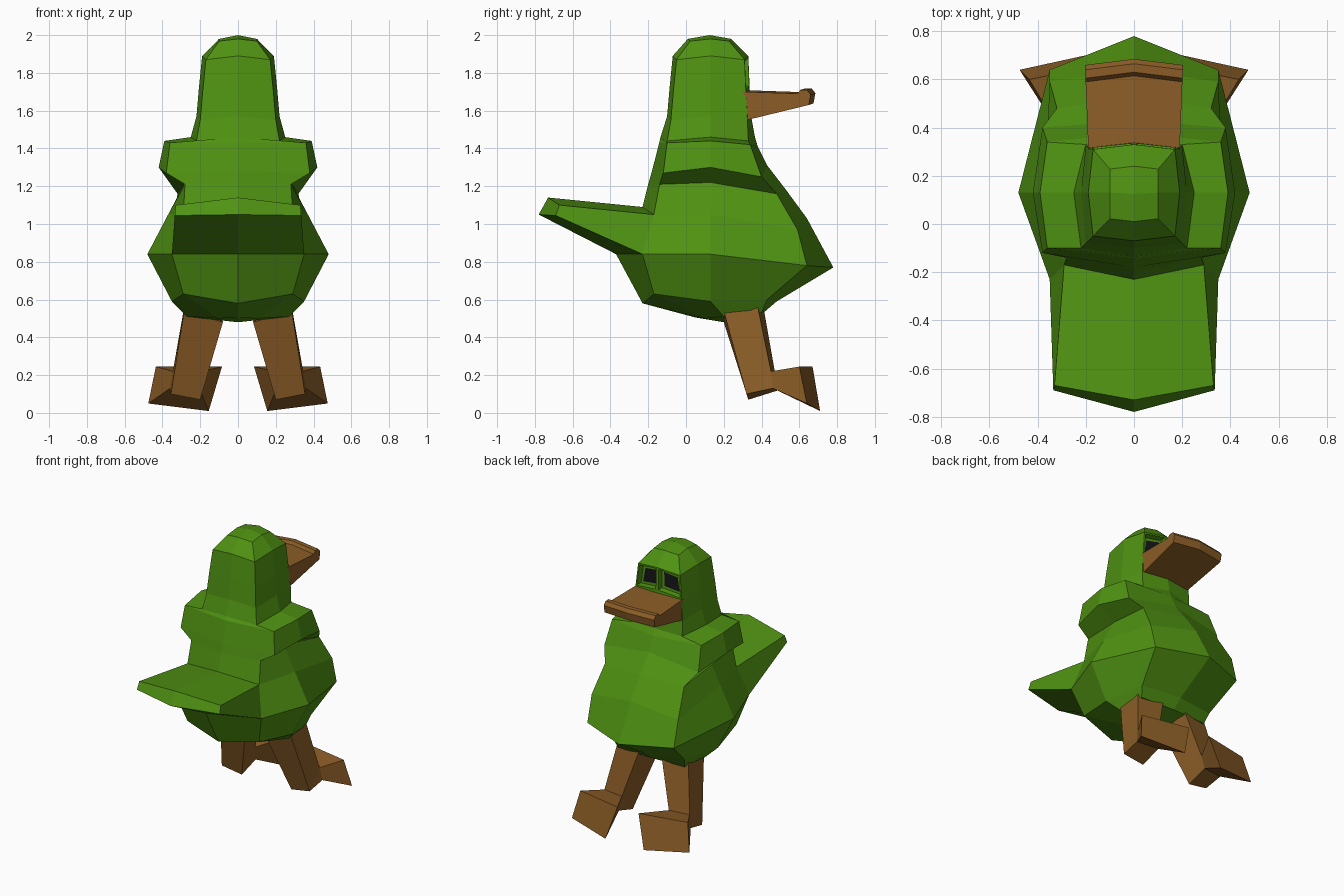
import bpy, bmesh

if "Cube" in bpy.data.objects:
    bpy.data.objects.remove(bpy.data.objects["Cube"])


def material(name, rgb):
    m = bpy.data.materials.new(name)
    m.diffuse_color = (*rgb, 1)
    m.use_nodes = True
    m.node_tree.nodes["Principled BSDF"].inputs["Base Color"].default_value = m.diffuse_color
    return m


GREEN = material("green", (0.08, 0.29, 0.006))
BROWN = material("brown", (0.26, 0.11, 0.02))
BLACK = material("black", (0.008, 0.008, 0.01))


def finish(bm, name, *mats):
    bmesh.ops.recalc_face_normals(bm, faces=bm.faces[:])
    me = bpy.data.meshes.new(name)
    bm.to_mesh(me)
    bm.free()
    for m in mats:
        me.materials.append(m)
    ob = bpy.data.objects.new(name, me)
    bpy.context.collection.objects.link(ob)
    return ob


def ring(xs, ys, zs):
    """Half ring: back centre, back corner, side, front corner, front centre."""
    return list(zip((0, *xs, 0), ys, zs))


def head_ring(xc, xs, y0, y1, z, drop=0.02):
    return ring((xc, xs, xc), (y0, y0 + drop, 0.13, y1 - drop, y1),
                (z, z - drop, z, z - drop, z))


# Head, shoulders and belly: half rings from top to bottom
rings = [
    head_ring(0.10, 0.10, 0.01, 0.24, 1.98, 0.012),
    head_ring(0.17, 0.19, -0.07, 0.33, 1.89),
    head_ring(0.187, 0.207, -0.087, 0.337, 1.72),
    head_ring(0.20, 0.22, -0.10, 0.345, 1.57),
    ring((.22, .25, .20), (-.135, -.10, .13, .33, .365), (1.46, 1.44, 1.46, 1.44, 1.46)),
    ring((.36, .39, .36), (-.142, -.10, .13, .34, .38), (1.43, 1.43, 1.44, 1.42, 1.41)),
    ring((.38, .42, .38), (-.18, -.12, .13, .40, .43), (1.28, 1.27, 1.30, 1.25, 1.31)),
    ring((.28, .28, .32), (-.20, -.14, .13, .48, .53), (1.21, 1.21, 1.22, 1.16, 1.18)),
    ring((.29, .37, .35), (-.23, -.17, .13, .59, .64), (1.09, 1.05, 1.05, .97, 1.03)),
    ring((.35, .48, .35), (-.37, -.23, .13, .64, .78), (.84, .84, .84, .78, .77)),
    ring((.29, .35, .29), (-.23, -.17, .13, .43, .48), (.58, .63, .59, .60, .59)),
    ring((.10, .27, .27), (.05, .10, .20, .40, .41), (.505, .50, .51, .53, .53)),
]
EYE_BAND, TAIL_BAND = 1, 8

bm = bmesh.new()
R = [[bm.verts.new(p) for p in r] for r in rings]
for i, (a, b) in enumerate(zip(R, R[1:])):
    for j in range(4):
        if (i, j) == (TAIL_BAND, 0):
            # Tail wedge drawn out of the back
            root = [a[0], a[1], b[1], b[0]]
            tip = [bm.verts.new(p) for p in ((0, -.73, 1.14), (.33, -.67, 1.10),
                                             (.335, -.69, 1.045), (0, -.78, 1.05))]
            for k in range(3):
                bm.faces.new((root[k], root[k + 1], tip[k + 1], tip[k]))
            bm.faces.new(tip)
            continue
        f = bm.faces.new((a[j], a[j + 1], b[j + 1], b[j]))
        if (i, j) == (EYE_BAND, 3):
            f.material_index = 1
for r, centre in ((R[0], (0, .125, 2.0)), (R[-1], (0, .20, .48))):
    c = bm.verts.new(centre)
    bm.faces.new((r[0], r[1], r[2], c))
    bm.faces.new((r[2], r[3], r[4], c))
bmesh.ops.mirror(bm, geom=bm.verts[:] + bm.edges[:] + bm.faces[:],
                 axis='X', merge_dist=0.0005)
bmesh.ops.recalc_face_normals(bm, faces=bm.faces[:])

# Eye sockets with black eyes
eyes = [f for f in bm.faces if f.material_index == 1]
for thickness, depth in ((.015, 0), (.010, -.035), (.025, 0)):
    bmesh.ops.inset_individual(bm, faces=eyes, thickness=thickness, depth=depth)
for f in bm.faces:
    f.material_index = 1 if f in eyes else 0
finish(bm, "body", GREEN, BLACK)

# Beak: side profile swept across three stations
profile = [(.30, 1.70), (.59, 1.69), (.605, 1.71), (.64, 1.71), (.66, 1.685), (.65, 1.63), (.30, 1.545)]
bm = bmesh.new()
cols = []
for s in (-1, 0, 1):
    bulge = 0.0 if s else 1.0
    cols.append([bm.verts.new((s * (.19 + .04 * (y - .32)), y + .025 * bulge,
                               z + .008 * bulge)) for y, z in profile])
for a, b in zip(cols, cols[1:]):
    for k in range(7):
        bm.faces.new((a[k], a[(k + 1) % 7], b[(k + 1) % 7], b[k]))
for c in (cols[0], cols[2]):
    bm.faces.new(c)
finish(bm, "beak", BROWN)

# Legs with feet: back top, heel, sole, toe bottom, toe top, instep, front top
outer = [(.285, .20, .54), (.355, .32, .10), (.36, .46, .13), (.475, .64, .05),
         (.435, .60, .245), (.345, .45, .22), (.285, .38, .56)]
inner = [(.08, .20, .48), (.20, .33, .07), (.20, .49, .12), (.155, .71, .01),
         (.085, .67, .245), (.19, .47, .22), (.09, .41, .56)]
for side, name in ((1, "right_leg"), (-1, "left_leg")):
    bm = bmesh.new()
    o, n = ([bm.verts.new((side * x, y, z)) for x, y, z in pts] for pts in (outer, inner))
    for k in range(7):
        bm.faces.new((o[k], o[(k + 1) % 7], n[(k + 1) % 7], n[k]))
    for p in (o, n):
        for quad in ((0, 1, 5, 6), (1, 2, 5), (2, 3, 4, 5)):
            bm.faces.new([p[q] for q in quad])
    finish(bm, name, BROWN)
